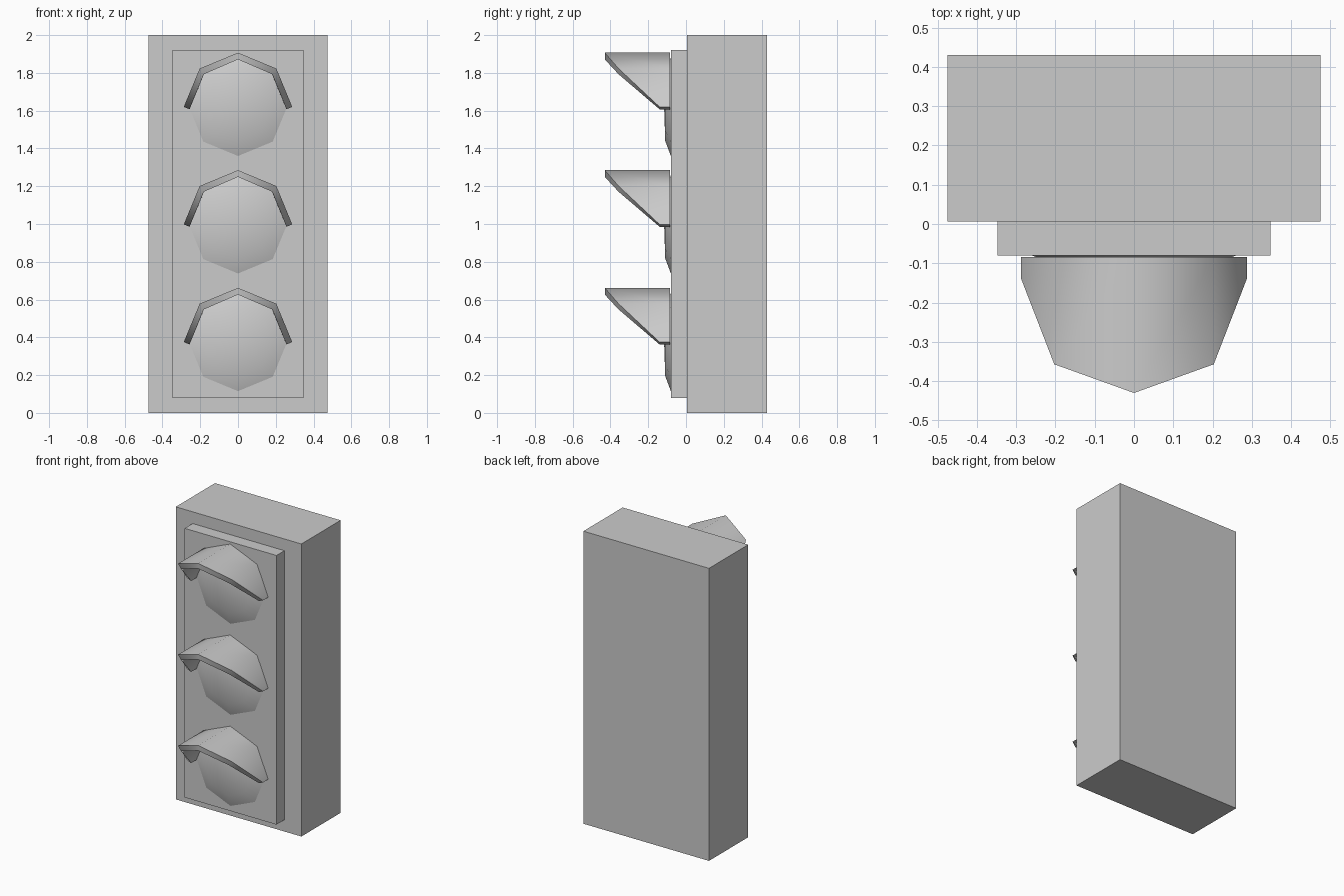
import bpy, bmesh
from math import sin, cos, pi, radians

if "Cube" in bpy.data.objects:
    bpy.data.objects.remove(bpy.data.objects["Cube"])

LAMP_Z = (1.62, 0.998, 0.375)
VISOR_R = 0.287


def make_object(name, verts, faces):
    mesh = bpy.data.meshes.new(name)
    mesh.from_pydata(verts, [], faces)
    obj = bpy.data.objects.new(name, mesh)
    bpy.context.collection.objects.link(obj)
    bpy.ops.object.select_all(action='DESELECT')
    obj.select_set(True)
    bpy.context.view_layer.objects.active = obj
    return obj


def box(name, half_x, y0, y1, z0, z1):
    bpy.ops.mesh.primitive_cube_add(size=1, location=(0, (y0 + y1) / 2, (z0 + z1) / 2))
    obj = bpy.context.object
    obj.name = name
    obj.scale = (half_x * 2, y1 - y0, z1 - z0)
    bpy.ops.object.transform_apply(location=False, rotation=False, scale=True)


def visor(name, z):
    # half an octagonal tube, cut back towards its lower ends
    front = (-0.14, -0.357, -0.43, -0.357, -0.14)
    verts, faces = [], []
    for i, y in enumerate(front):
        a = i * pi / 4
        x, h = VISOR_R * cos(a), z + VISOR_R * sin(a)
        verts += [(x, -0.084, h), (x, y, h)]
    for i in range(0, 8, 2):
        faces.append((i, i + 2, i + 3, i + 1))
    obj = make_object(name, verts, faces)
    mod = obj.modifiers.new("thickness", 'SOLIDIFY')
    mod.thickness = 0.033
    mod.offset = -1
    mod.use_even_offset = True
    bpy.ops.object.modifier_apply(modifier=mod.name)
    bpy.ops.object.shade_smooth_by_angle(angle=radians(50))


def lens(name, z):
    # shallow eight-sided dome seated in the front panel
    profile = ((0.26, -0.07), (0.26, -0.08), (0.18, -0.11))
    verts = [(r * cos(k * pi / 4), y, z + r * sin(k * pi / 4))
             for r, y in profile for k in range(8)]
    verts.append((0, -0.116, z))
    faces = [tuple(reversed(range(8)))[::-1][::-1]]
    for ring in (0, 8):
        for k in range(8):
            n = (k + 1) % 8
            faces.append((ring + k, ring + n, ring + 8 + n, ring + 8 + k))
    faces += [(16 + k, 16 + (k + 1) % 8, 24) for k in range(8)]
    obj = make_object(name, verts, faces)
    bm = bmesh.new()
    bm.from_mesh(obj.data)
    bmesh.ops.recalc_face_normals(bm, faces=bm.faces)
    bm.to_mesh(obj.data)
    bm.free()
    bpy.ops.object.shade_smooth_by_angle(angle=radians(50))


# housing and raised front panel
box("housing", 0.475, 0.006, 0.43, 0, 2)
box("front_panel", 0.347, -0.08, 0.006, 0.08, 1.92)

# three lamps, each with a visor
for label, z in zip(("top", "middle", "bottom"), LAMP_Z):
    lens(label + "_lens", z)
    visor(label + "_visor", z)
